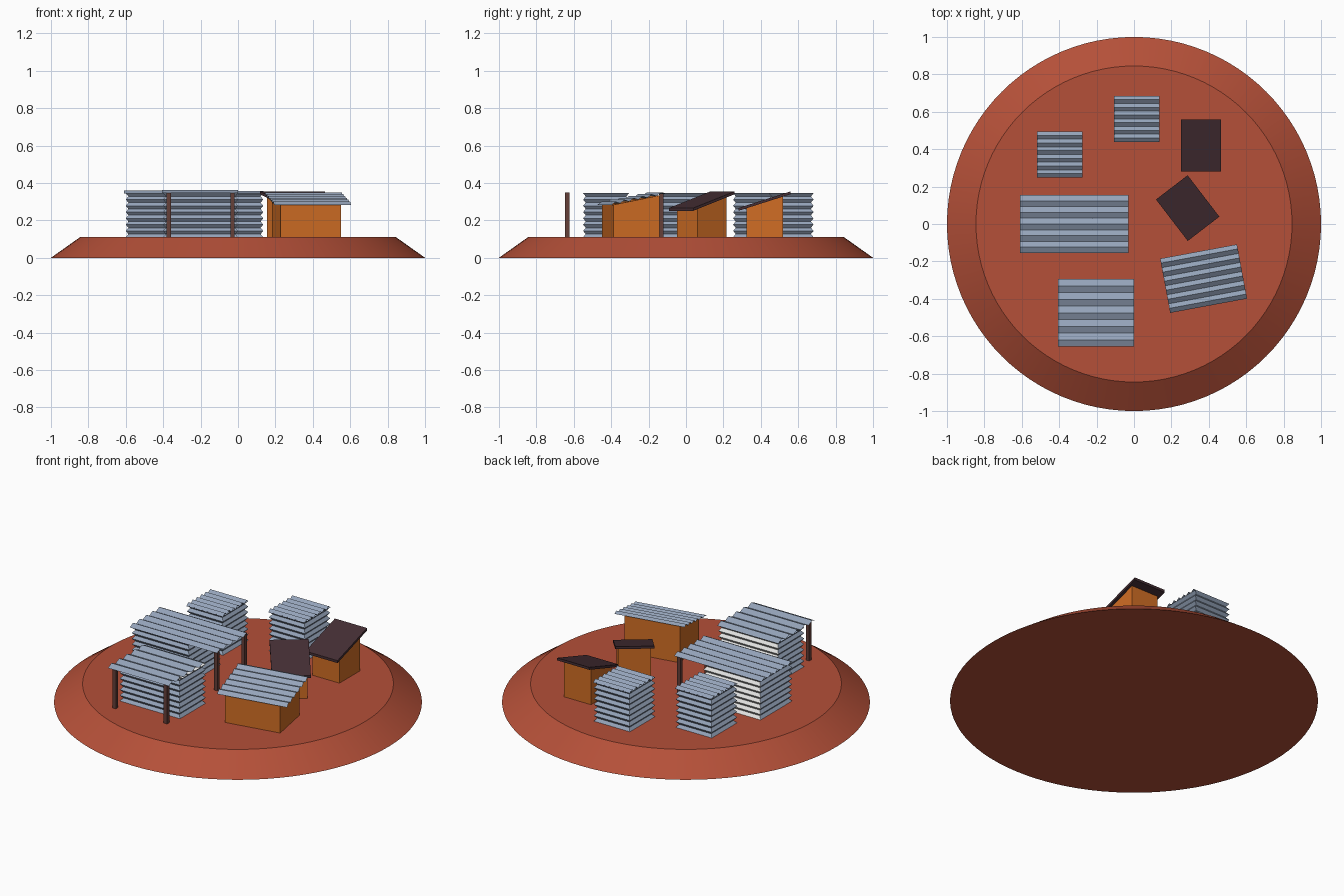
import bpy, bmesh, math

if "Cube" in bpy.data.objects:
    bpy.data.objects.remove(bpy.data.objects["Cube"])

GROUND = 0.11


def material(name, rgb):
    m = bpy.data.materials.new(name)
    m.use_nodes = True
    m.diffuse_color = (*rgb, 1)
    m.node_tree.nodes["Principled BSDF"].inputs["Base Color"].default_value = (*rgb, 1)
    return m


EARTH = material("red_earth", (0.46, 0.08, 0.04))
METAL = material("blue_grey_metal", (0.30, 0.37, 0.49))
WHITE = material("white_metal", (0.78, 0.78, 0.77))
ORANGE = material("orange_clay", (0.64, 0.155, 0.018))
DARK = material("dark_roofing", (0.06, 0.028, 0.035))
WOOD = material("brown_wood", (0.13, 0.05, 0.04))


def finish(bm, name, mats, loc=(0, 0, 0), turn=0):
    mesh = bpy.data.meshes.new(name)
    bm.to_mesh(mesh)
    bm.free()
    for m in mats:
        mesh.materials.append(m)
    ob = bpy.data.objects.new(name, mesh)
    ob.location = loc
    ob.rotation_euler.z = math.radians(turn)
    bpy.context.collection.objects.link(ob)
    return ob


def corrugated_roof(name, loc, width, depth, ridges, slope=0, turn=0, amp=0.008):
    """Zigzag sheet with ridges along x, rising by slope towards +y."""
    bm = bmesh.new()
    rows = []
    for i in range(2 * ridges + 1):
        y = depth * (i / (2 * ridges) - 0.5)
        z = slope * y + (amp if i % 2 else -amp)
        rows.append([bm.verts.new((s * width / 2, y, z)) for s in (-1, 1)])
    for a, b in zip(rows, rows[1:]):
        bm.faces.new((a[0], a[1], b[1], b[0]))
    return finish(bm, name, [METAL], loc, turn)


def corrugated_walls(name, x0, x1, y0, y1, top=0.345, white_back=False, waves=7):
    """Stacked rectangles, every second one inset, make horizontal corrugation."""
    bm = bmesh.new()
    rings = []
    for i in range(2 * waves + 1):
        d = 0.014 if i % 2 else 0
        z = GROUND + (top - GROUND) * i / (2 * waves)
        rings.append([bm.verts.new((x, y, z)) for x, y in (
            (x0 + d, y0 + d), (x1 - d, y0 + d), (x1 - d, y1 - d), (x0 + d, y1 - d))])
    for a, b in zip(rings, rings[1:]):
        for k in range(4):
            n = (k + 1) % 4
            f = bm.faces.new((a[k], a[n], b[n], b[k]))
            f.material_index = int(white_back and k == 2)
    return finish(bm, name, [METAL, WHITE])


def sloped_box(name, mat, loc, width, depth, bottom, top, turn=0):
    """Box whose bottom and top are (front z, back z) pairs."""
    bm = bmesh.new()
    bmesh.ops.create_cube(bm, size=1)
    for v in bm.verts:
        pair = top if v.co.z > 0 else bottom
        v.co = (v.co.x * width, v.co.y * depth, pair[v.co.y > 0])
    return finish(bm, name, [mat], (*loc, 0), turn)


def post(name, x, y):
    return sloped_box(name, WOOD, (x, y), 0.022, 0.022, (GROUND, GROUND), (0.35, 0.35))


# Ground mound
bm = bmesh.new()
bmesh.ops.create_cone(bm, cap_ends=True, segments=96, radius1=1, radius2=0.845, depth=GROUND)
mound = finish(bm, "ground_mound", [EARTH], (0, 0, GROUND / 2))
bpy.context.view_layer.objects.active = mound
mound.select_set(True)
bpy.ops.object.shade_smooth_by_angle(angle=math.radians(20))
mound.select_set(False)

# Metal house with front porch
corrugated_walls("porch_house_walls", -0.40, 0.0, -0.55, -0.305, white_back=True)
corrugated_roof("porch_house_roof", (-0.203, -0.475, 0.354), 0.405, 0.36, 5)
for side, x in (("right", -0.37), ("left", -0.03)):
    post("porch_post_" + side, x, -0.635)

# Long metal house with side shelter
corrugated_walls("long_house_walls", -0.60, -0.22, -0.15, 0.15, white_back=True)
corrugated_roof("long_house_roof", (-0.32, 0, 0.352), 0.58, 0.31, 5)
for side, y in (("front", -0.13), ("back", 0.13)):
    post("shelter_post_" + side, -0.05, y)

# Two small metal huts
for side, x, y in (("right", -0.396, 0.372), ("left", 0.015, 0.562)):
    corrugated_walls("small_hut_walls_" + side, x - 0.12, x + 0.12, y - 0.12, y + 0.12)
    corrugated_roof("small_hut_roof_" + side, (x, y, 0.35), 0.243, 0.246, 6)

# Clay house with a sloping metal roof
sloped_box("clay_house_walls", ORANGE, (0.367, -0.295), 0.33, 0.25,
           (GROUND, GROUND), (0.283, 0.333), 10.5)
corrugated_roof("clay_house_roof", (0.372, -0.292, 0.318), 0.418, 0.295, 6,
                slope=0.2, turn=10.5, amp=0.007)

# Two clay sheds with flat dark roofs
for side, loc, turn in (("back", (0.358, 0.42), 0), ("middle", (0.287, 0.085), 37.5)):
    sloped_box("shed_walls_" + side, ORANGE, loc, 0.18, 0.195,
               (GROUND, GROUND), (0.264, 0.33), turn)
    sloped_box("shed_roof_" + side, DARK, loc, 0.213, 0.279,
               (0.251, 0.340), (0.266, 0.355), turn)
